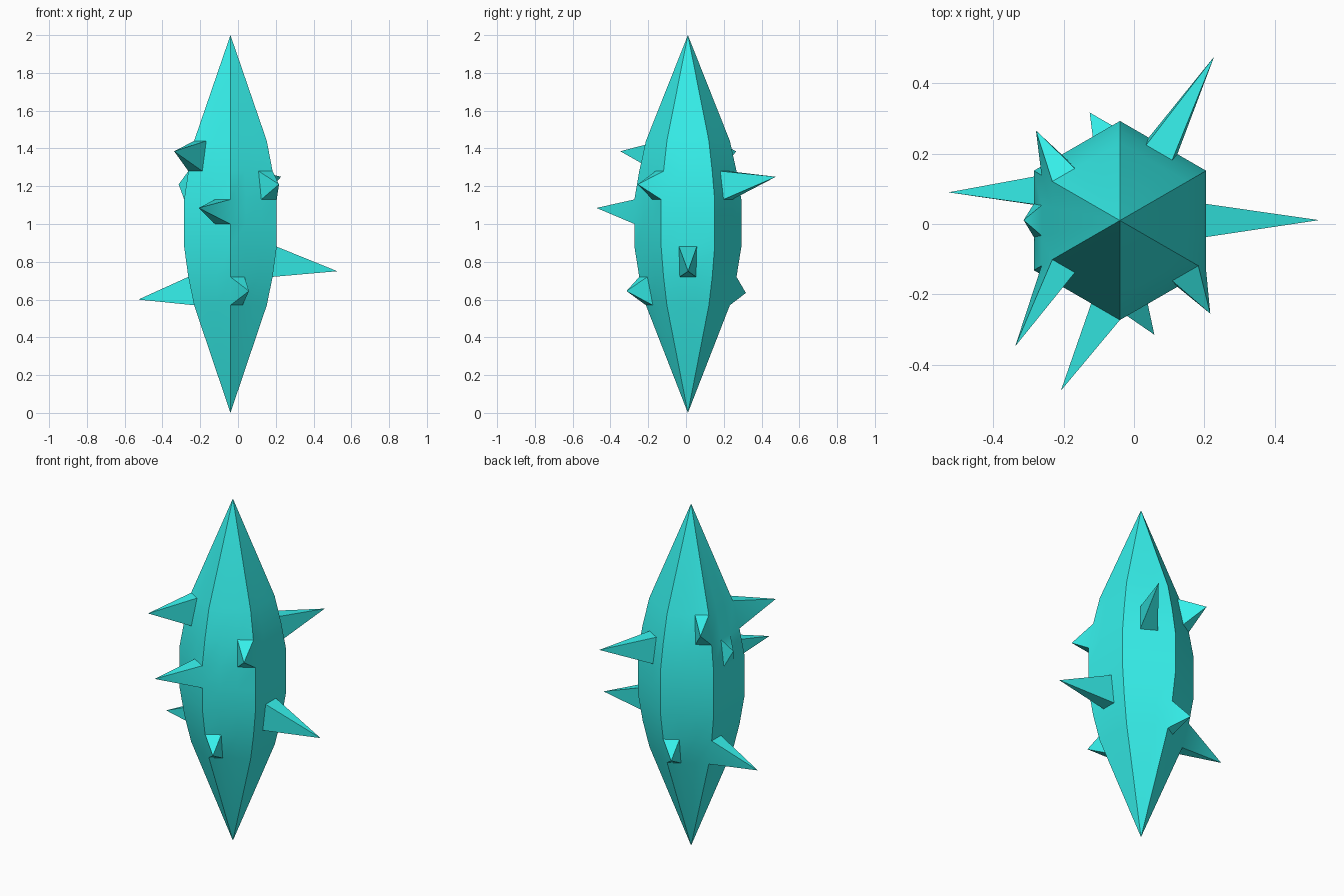
import bpy, bmesh, math
from mathutils import Vector

if "Cube" in bpy.data.objects:
    bpy.data.objects.remove(bpy.data.objects["Cube"])

CENTRE = Vector((-0.04, 0.01, 0))
RADIUS = 0.283
# Body profile: (height, scale of the hexagon)
RINGS = [(0.57, 0.785), (0.72, 0.91), (0.88, 1), (1.0, 1),
         (1.13, 1), (1.28, 0.91), (1.44, 0.785)]
# Spikes: (hexagon side counted from the right vertex, third of side, row) -> tip
SPIKES = {
    (0, 1, 4): (0.228, 0.476, 1.25),
    (1, 0, 0): (-0.126, 0.317, 0.635),
    (1, 2, 5): (-0.279, 0.266, 1.385),
    (2, 0, 0): (-0.528, 0.09, 0.60),
    (2, 1, 4): (-0.314, 0.011, 1.21),
    (3, 0, 5): (-0.338, -0.348, 1.385),
    (3, 2, 3): (-0.208, -0.474, 1.085),
    (4, 0, 0): (0.058, -0.315, 0.645),
    (4, 2, 4): (0.217, -0.255, 1.21),
    (5, 1, 1): (0.526, 0.011, 0.75),
}


def corner(i):
    a = math.radians(30 + 60 * i)
    return Vector((math.cos(a), math.sin(a), 0)) * RADIUS


# Hexagon outline with each side cut into thirds
outline = [corner(s).lerp(corner(s + 1), t / 3) for s in range(6) for t in range(3)]
n = len(outline)

bm = bmesh.new()
rings = [[bm.verts.new(CENTRE + p * k + Vector((0, 0, z))) for p in outline]
         for z, k in RINGS]
bottom = bm.verts.new(CENTRE)
top = bm.verts.new(CENTRE + Vector((0, 0, 2)))

# Walls, with a pyramid spike pulled out of the chosen panels
for row in range(len(rings) - 1):
    lo, hi = rings[row], rings[row + 1]
    for i in range(n):
        j = (i + 1) % n
        quad = (lo[i], lo[j], hi[j], hi[i])
        tip = SPIKES.get((i // 3, i % 3, row))
        if tip is None:
            bm.faces.new(quad)
        else:
            tv = bm.verts.new(tip)
            for a in range(4):
                bm.faces.new((quad[a], quad[(a + 1) % 4], tv))

# Pointed ends
for i in range(n):
    j = (i + 1) % n
    bm.faces.new((rings[0][j], rings[0][i], bottom))
    bm.faces.new((rings[-1][i], rings[-1][j], top))

mesh = bpy.data.meshes.new("spiked_crystal")
bm.normal_update()
bm.to_mesh(mesh)
bm.free()
obj = bpy.data.objects.new("spiked_crystal", mesh)
bpy.context.collection.objects.link(obj)

mat = bpy.data.materials.new("cyan_crystal")
mat.diffuse_color = (0.036, 0.87, 0.83, 1)
mat.use_nodes = True
mat.node_tree.nodes["Principled BSDF"].inputs["Base Color"].default_value = mat.diffuse_color
mesh.materials.append(mat)

bpy.context.view_layer.objects.active = obj
obj.select_set(True)
bpy.ops.object.shade_smooth_by_angle(angle=math.radians(30))
